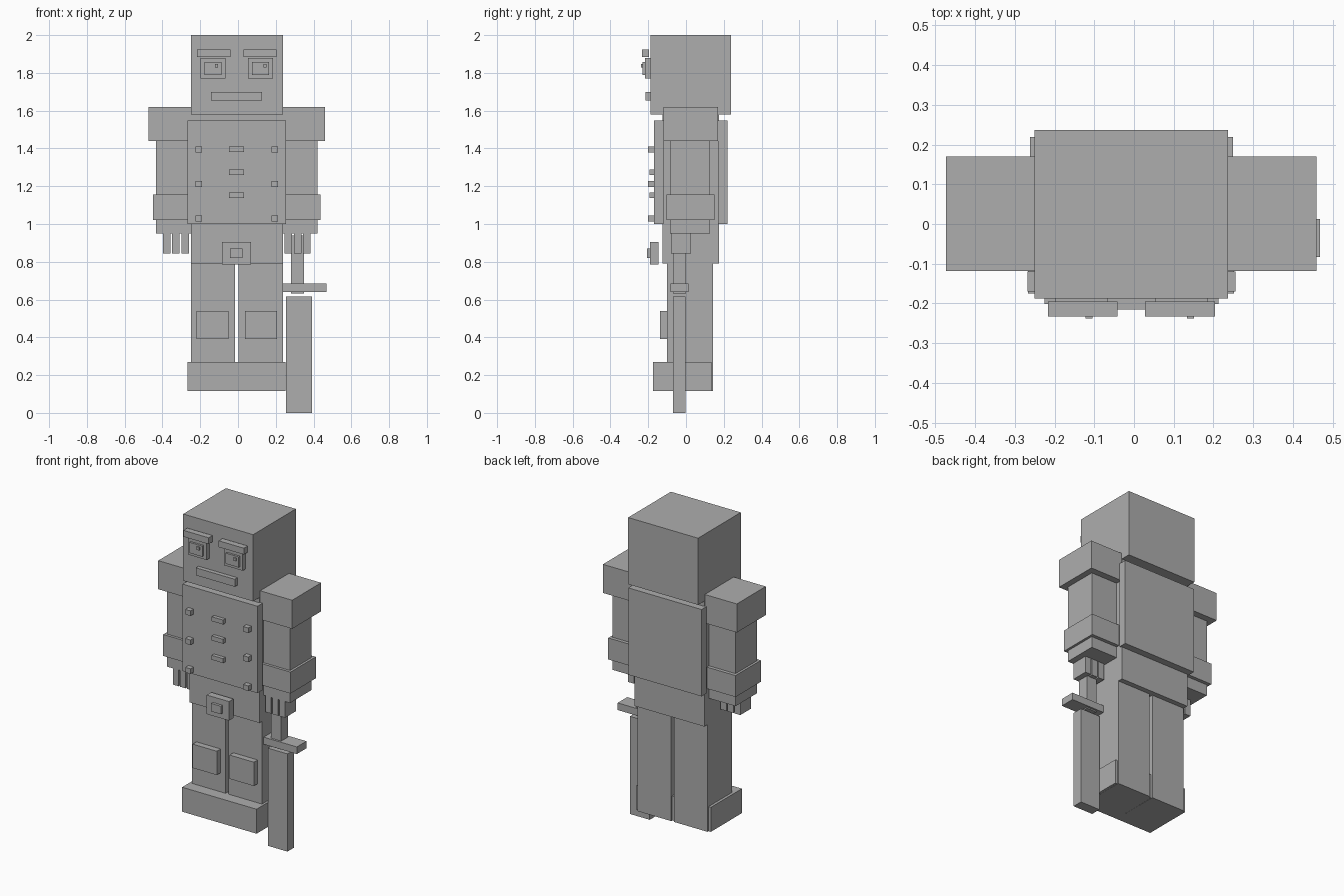
import bpy
import bmesh

CX = -0.0065  # mirror plane of the figure

grey = bpy.data.materials.new("stone grey")
grey.diffuse_color = (0.42, 0.42, 0.42, 1)


def box(name, x, y, z):
    """Axis-aligned box from (min, max) ranges."""
    bm = bmesh.new()
    bmesh.ops.create_cube(bm, size=1)
    for v in bm.verts:
        for i, (lo, hi) in enumerate((x, y, z)):
            v.co[i] = hi if v.co[i] > 0 else lo
    mesh = bpy.data.meshes.new(name)
    bm.to_mesh(mesh)
    bm.free()
    mesh.materials.append(grey)
    ob = bpy.data.objects.new(name, mesh)
    bpy.context.collection.objects.link(ob)
    return ob


def pair(name, x, y, z):
    """Box on the +x side and its mirrored twin."""
    box("right_" + name, x, y, z)
    box("left_" + name, (2 * CX - x[1], 2 * CX - x[0]), y, z)


# Head and torso
box("head", (-0.25, 0.237), (-0.188, 0.237), (1.58, 2.0))
box("torso", (-0.25, 0.237), (-0.125, 0.175), (0.79, 1.615))
box("chest_plate", (-0.268, 0.255), (-0.17, -0.12), (1.0, 1.547))
box("back_plate", (-0.262, 0.249), (0.17, 0.219), (1.0, 1.547))

# Face
pair("brow", (0.028, 0.204), (-0.233, -0.195), (1.883, 1.923))
pair("eye", (0.054, 0.185), (-0.217, -0.188), (1.77, 1.878))
pair("iris", (0.075, 0.165), (-0.23, -0.21), (1.79, 1.857))
for side, x in (("left", -0.122), ("right", 0.134)):
    box(side + "_eye_glint", (x, x + 0.017), (-0.238, -0.228), (1.828, 1.847))
box("mouth", (-0.143, 0.128), (-0.215, -0.188), (1.653, 1.7))

# Buttons and clasps on the chest
for z in (1.395, 1.212, 1.03):
    pair("button", (0.177, 0.213), (-0.202, -0.168), (z - 0.016, z + 0.016))
for z in (1.395, 1.274, 1.152):
    box("clasp", (-0.048, 0.031), (-0.193, -0.168), (z - 0.014, z + 0.014))

# Belt buckle
box("buckle", (-0.085, 0.07), (-0.19, -0.145), (0.785, 0.905))
box("buckle_centre", (-0.042, 0.025), (-0.207, -0.188), (0.82, 0.87))

# Arms
pair("shoulder", (0.235, 0.46), (-0.118, 0.17), (1.44, 1.62))
pair("arm", (0.237, 0.422), (-0.085, 0.128), (0.95, 1.45))
pair("cuff", (0.237, 0.437), (-0.102, 0.15), (1.02, 1.155))
for i in range(3):
    x = 0.247 + 0.0485 * i
    pair("finger", (x, x + 0.04), (-0.08, 0.027), (0.845, 0.95))

# Legs
pair("leg", (0.003, 0.237), (-0.1, 0.143), (0.115, 0.795))
pair("knee_pad", (0.038, 0.207), (-0.138, -0.098), (0.39, 0.54))
box("boots", (-0.267, 0.252), (-0.175, 0.134), (0.116, 0.27))

# Sword held in the right hand
box("sword_grip", (0.28, 0.35), (-0.07, 0.0), (0.632, 0.94))
box("sword_guard", (0.235, 0.468), (-0.083, 0.012), (0.64, 0.685))
box("sword_blade", (0.255, 0.392), (-0.068, -0.003), (0.0, 0.615))
